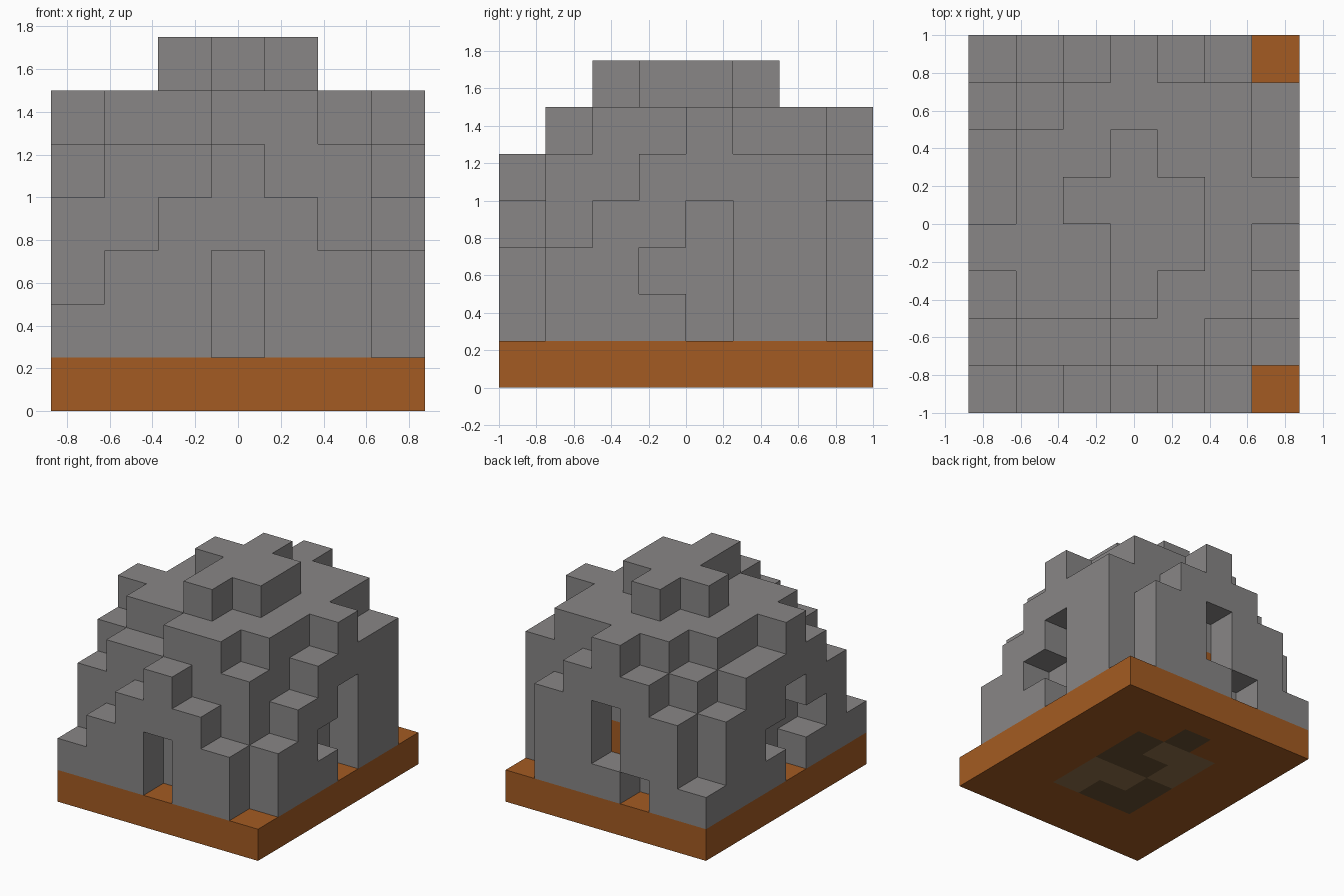
import bpy, bmesh
from mathutils import Vector

if "Cube" in bpy.data.objects:
    bpy.data.objects.remove(bpy.data.objects["Cube"], do_unlink=True)

CELL = 0.25
NX, NY = 7, 8


def material(name, rgb):
    m = bpy.data.materials.new(name)
    m.use_nodes = True
    m.diffuse_color = (*rgb, 1)
    node = next(n for n in m.node_tree.nodes if n.type == 'BSDF_PRINCIPLED')
    node.inputs["Base Color"].default_value = (*rgb, 1)
    node.inputs["Roughness"].default_value = 0.9
    return m


stone = material("grey stone", (0.246, 0.238, 0.238))
clay = material("orange clay", (0.371, 0.105, 0.016))
tan = material("light olive", (0.28, 0.165, 0.07))
olive = material("dark olive", (0.136, 0.082, 0.032))


def build_blocks(name, cells, mats, pick=lambda cell, d: 0, hidden=()):
    """Skin a set of grid cells with only its exposed faces."""
    bm = bmesh.new()
    solid = set(cells) | set(hidden)
    for cell in cells:
        centre = Vector((cell[0] - NX / 2 + 0.5, cell[1] - NY / 2 + 0.5, cell[2] + 0.5))
        for axis in range(3):
            for sign in (-1, 1):
                d = [0, 0, 0]
                d[axis] = sign
                if tuple(c + s for c, s in zip(cell, d)) in solid:
                    continue
                n = Vector(d)
                u = Vector((d[2], d[0], d[1]))
                v = n.cross(u)
                corners = (-u - v, u - v, u + v, v - u)
                face = bm.faces.new([bm.verts.new((centre + (n + c) / 2) * CELL) for c in corners])
                face.material_index = pick(cell, d)
    bmesh.ops.remove_doubles(bm, verts=bm.verts, dist=0.001)
    # Merge neighbouring coplanar squares into clean flat faces
    bmesh.ops.dissolve_limit(bm, angle_limit=0.01, verts=bm.verts, edges=bm.edges,
                             delimit={'MATERIAL'})
    mesh = bpy.data.meshes.new(name)
    bm.to_mesh(mesh)
    bm.free()
    for m in mats:
        mesh.materials.append(m)
    ob = bpy.data.objects.new(name, mesh)
    bpy.context.collection.objects.link(ob)
    return ob


# Stepped dome: top level of each column, one string per row from front to back
levels = ["2345431",
          "4556653",
          "5667664",
          "6667765",
          "5677766",
          "5667665",
          "4566665",
          "2456541"]
dome = {(x, y, z) for y, row in enumerate(levels)
        for x, top in enumerate(row) for z in range(1, int(top))}


def carve(x, y, bottom, top):
    for z in range(bottom, top):
        dome.discard((x, y, z))


# Front doorway
carve(3, 0, 1, 3)
# Back window and low gap
carve(3, 7, 2, 4)
carve(2, 7, 1, 2)
# Right-hand and left-hand side openings
carve(6, 4, 1, 4)
carve(6, 3, 2, 3)
carve(0, 3, 1, 4)
for y in (2, 4):
    carve(0, y, 2, 3)

# Clay block behind the back window
clay_block = {(3, 6, 2)}
dome -= clay_block

base = {(x, y, 0) for x in range(NX) for y in range(NY)}

# Underside inlay, front to back: l = light, d = dark
inlay = [".......",
         ".......",
         "..ddl..",
         "..dll..",
         "..ldd..",
         "..lld..",
         "...d...",
         "......."]


def base_colour(cell, d):
    return ".ld".index(inlay[cell[1]][cell[0]]) if d[2] < 0 else 0


build_blocks("base_slab", base, [clay, tan, olive], base_colour, dome)
build_blocks("stone_dome", dome, [stone], hidden=base | clay_block)
build_blocks("inner_clay_block", clay_block, [clay], hidden=dome)
